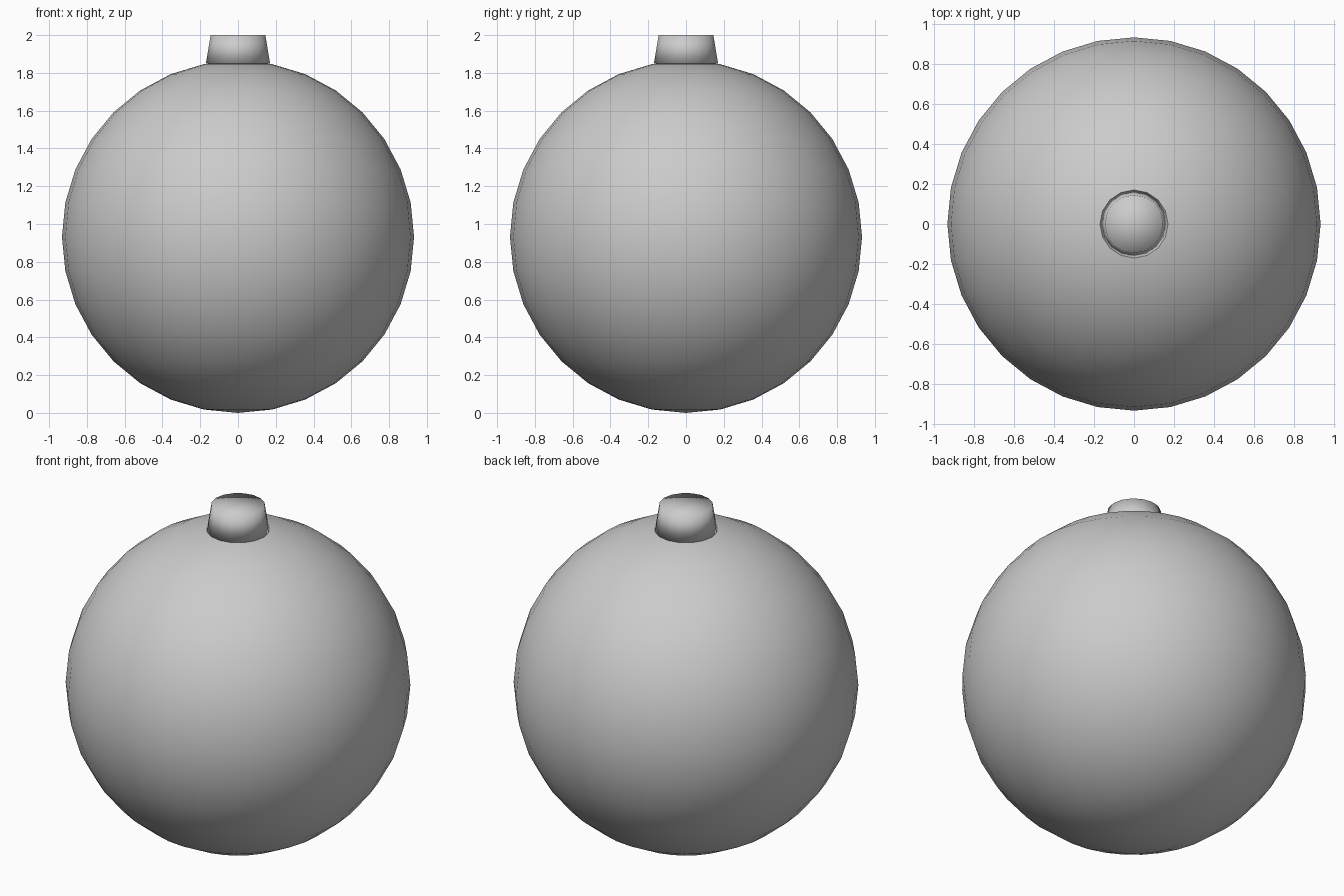
import bpy

if "Cube" in bpy.data.objects:
    bpy.data.objects.remove(bpy.data.objects["Cube"])

BALL_R = 0.932
CAP_BOTTOM, CAP_TOP = 1.849, 2.0


def finish(name):
    obj = bpy.context.object
    obj.name = name
    bpy.ops.object.shade_smooth()
    return obj


# Round bauble body
bpy.ops.mesh.primitive_uv_sphere_add(segments=32, ring_count=16, radius=BALL_R,
                                     location=(0, 0, BALL_R))
finish("bauble_ball")

# Tapered hanger cap, closed with triangle fans and fully smooth
bpy.ops.mesh.primitive_cone_add(vertices=16, radius1=0.17, radius2=0.145,
                                depth=CAP_TOP - CAP_BOTTOM, end_fill_type='TRIFAN',
                                location=(0, 0, (CAP_TOP + CAP_BOTTOM) / 2))
finish("hanger_cap")
